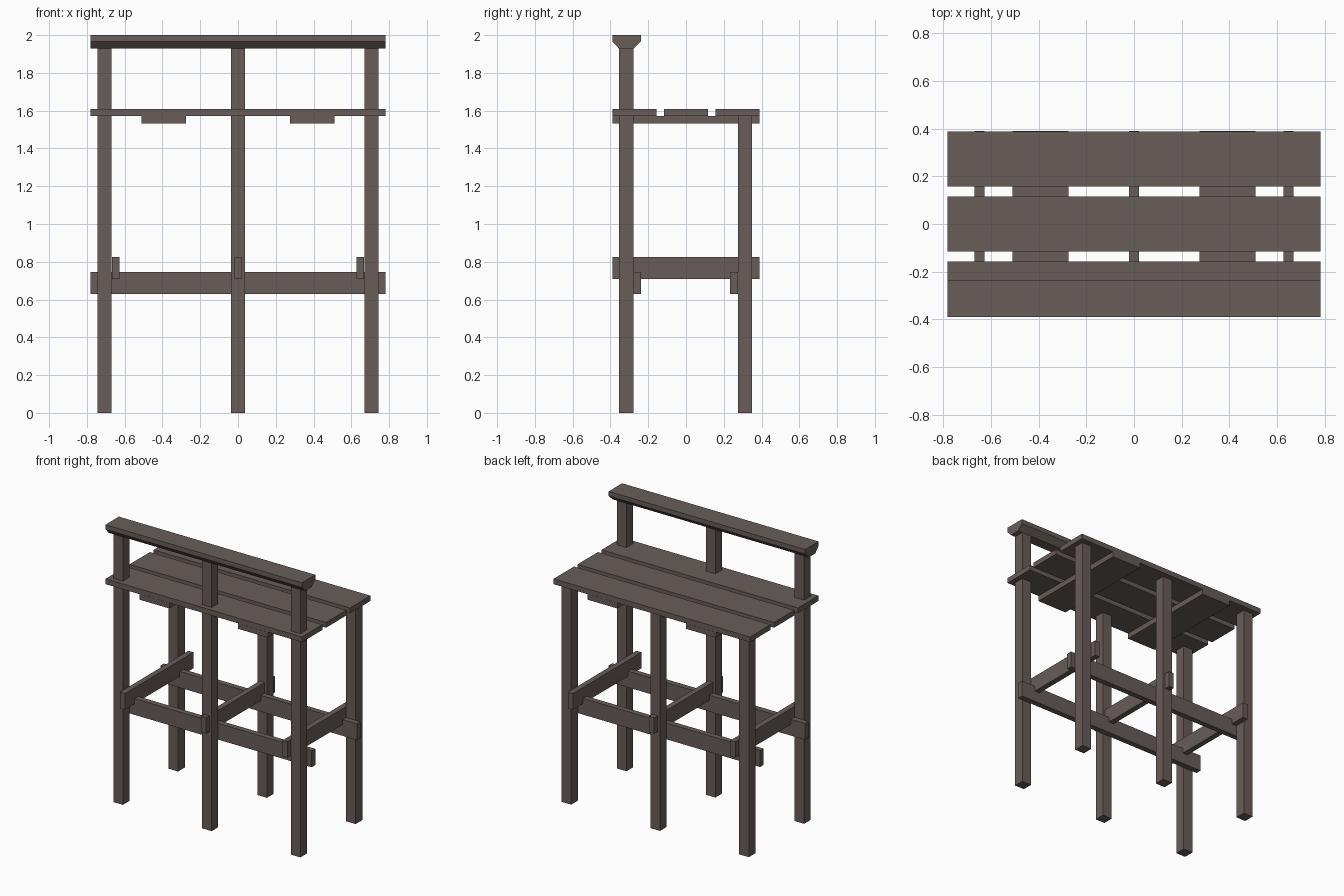
import bpy

if "Cube" in bpy.data.objects:
    bpy.data.objects.remove(bpy.data.objects["Cube"])

wood = bpy.data.materials.new("dark_wood")
wood.diffuse_color = (0.14, 0.11, 0.10, 1)
wood.use_nodes = True
wood.node_tree.nodes["Principled BSDF"].inputs["Base Color"].default_value = wood.diffuse_color


def prism(name, profile, x0, x1):
    """Extrude a (y, z) profile along x."""
    n = len(profile)
    verts = [(x, y, z) for x in (x0, x1) for y, z in profile]
    faces = [tuple(reversed(range(n))), tuple(range(n, 2 * n))]
    faces += [(i, (i + 1) % n, n + (i + 1) % n, n + i) for i in range(n)]
    mesh = bpy.data.meshes.new(name)
    mesh.from_pydata(verts, [], faces)
    mesh.materials.append(wood)
    obj = bpy.data.objects.new(name, mesh)
    bpy.context.collection.objects.link(obj)
    return obj


def box(name, x, y, z):
    """Box from (min, max) ranges."""
    return prism(name, [(y[0], z[0]), (y[1], z[0]), (y[1], z[1]), (y[0], z[1])], *x)


L, D = 0.782, 0.39  # half length and half depth

# Legs: tall front row carries the top rail, short back row carries the planks
for x in (-0.707, 0, 0.707):
    xs = (x - 0.038, x + 0.038)
    box("front_leg", xs, (-0.354, -0.279), (0, 1.93))
    box("back_leg", xs, (0.274, 0.35), (0, 1.572))

# Top planks
for y in (-0.273, 0, 0.273):
    box("top_plank", (-L, L), (y - 0.116, y + 0.116), (1.572, 1.61))

# Battens under the planks
for x in (-0.392, 0.392):
    box("batten", (x - 0.118, x + 0.118), (-D, D), (1.533, 1.572))

# Lengthwise stretchers inside the legs
box("front_stretcher", (-L, L), (-0.279, -0.238), (0.63, 0.747))
box("back_stretcher", (-L, L), (0.234, 0.274), (0.63, 0.747))

# Crosswise stretchers
for x in (-0.648, 0, 0.648):
    box("cross_stretcher", (x - 0.02, x + 0.02), (-D, D), (0.71, 0.825))

# Upper rail with chamfered underside
prism("upper_rail", [(-0.354, 1.928), (-0.279, 1.928), (-0.238, 1.967),
                     (-0.238, 2.0), (-D, 2.0), (-D, 1.967)], -L, L)
